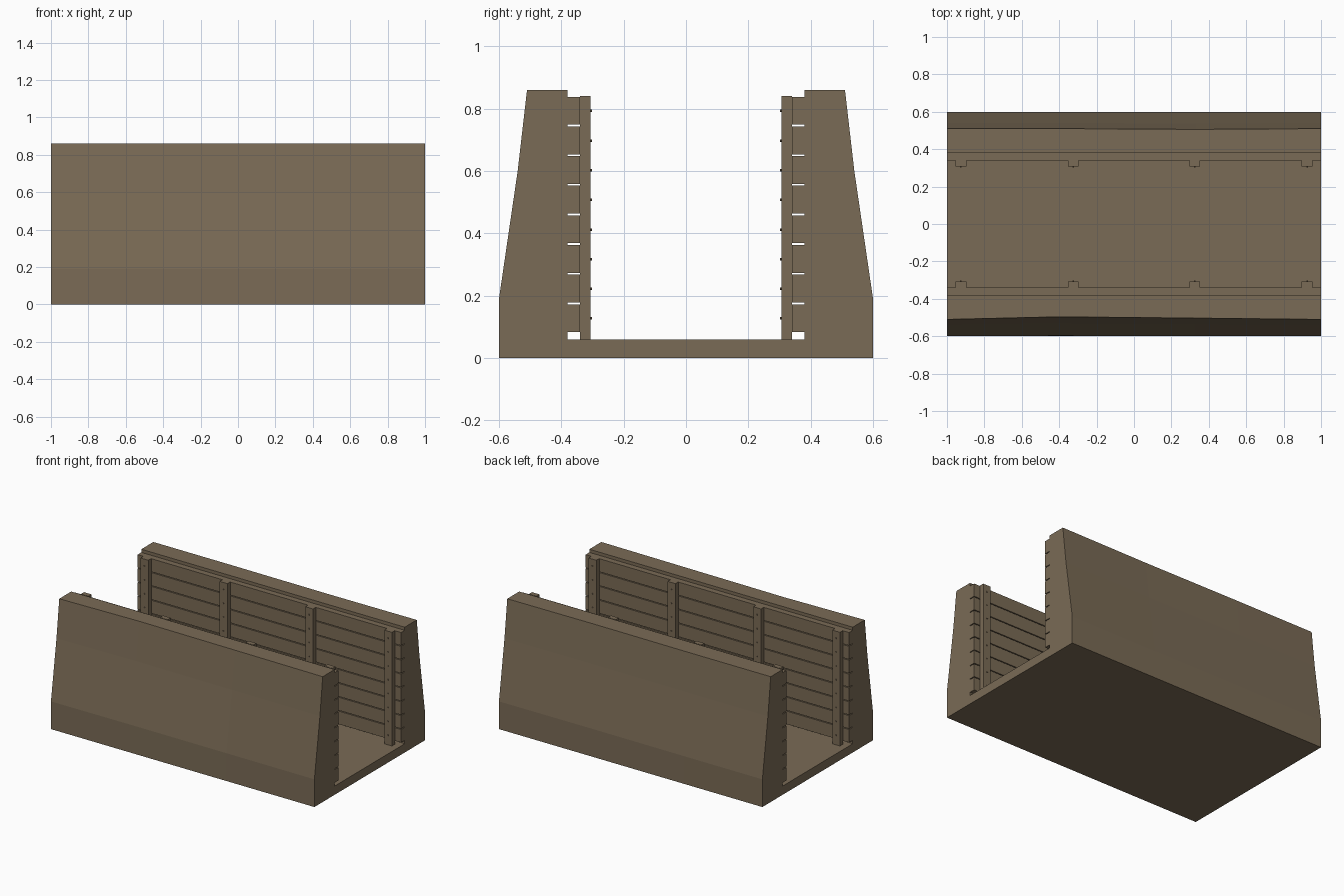
import bpy, bmesh
from mathutils import Matrix

if "Cube" in bpy.data.objects:
    bpy.data.objects.remove(bpy.data.objects["Cube"])


def material(name, rgb):
    m = bpy.data.materials.new(name)
    m.diffuse_color = (*rgb, 1)
    m.use_nodes = True
    m.node_tree.nodes["Principled BSDF"].inputs["Base Color"].default_value = m.diffuse_color
    return m


BROWN = material("earth brown", (0.195, 0.147, 0.092))


def finish(bm, name):
    bmesh.ops.recalc_face_normals(bm, faces=bm.faces)
    me = bpy.data.meshes.new(name)
    bm.to_mesh(me)
    bm.free()
    me.materials.append(BROWN)
    ob = bpy.data.objects.new(name, me)
    bpy.context.collection.objects.link(ob)
    return ob


def box(name, x0, x1, y0, y1, z0, z1):
    bm = bmesh.new()
    mat = Matrix.Translation(((x0 + x1) / 2, (y0 + y1) / 2, (z0 + z1) / 2))
    mat = mat @ Matrix.Diagonal((x1 - x0, abs(y1 - y0), z1 - z0, 1))
    bmesh.ops.create_cube(bm, size=1, matrix=mat)
    return finish(bm, name)


# Earth trench: U-shaped profile lofted along x, outer banks slightly uneven
bm = bmesh.new()
rings = []
for x, front, back in ((-1, 0, 0), (-0.4, 0.014, 0), (0.33, 0.007, 0.004), (1, 0, 0)):
    profile = [
        (-0.6, 0), (-0.6 + front * 0.2, 0.19), (-0.54 + front * 0.7, 0.6),
        (-0.51 + front, 0.86), (-0.38, 0.86), (-0.38, 0.06),
        (0.38, 0.06), (0.38, 0.86), (0.51 - back, 0.86),
        (0.54 - back * 0.7, 0.6), (0.6 - back * 0.5, 0.19), (0.6, 0)]
    rings.append([bm.verts.new((x, y, z)) for y, z in profile])
for a, b in zip(rings, rings[1:]):
    for i in range(len(a)):
        j = (i + 1) % len(a)
        bm.faces.new((a[i], a[j], b[j], b[i]))
bm.faces.new(rings[0])
bm.faces.new(rings[-1])
finish(bm, "earth_trench")

PITCH = 0.0951
for side, s in (("front", -1), ("back", 1)):
    # Horizontal wall planks with narrow gaps
    for i in range(8):
        z = 0.083 + i * PITCH
        box(f"{side}_plank_{i + 1}", -1, 1, s * 0.34, s * 0.38, z, z + 0.0895)
    # Upright posts, each with a nail into every plank
    for p, x in enumerate((-0.925, -0.325, 0.325, 0.925)):
        box(f"{side}_post_{p + 1}", x - 0.029, x + 0.029, s * 0.307, s * 0.34, 0.06, 0.84)
        bm = bmesh.new()
        for i in range(8):
            mat = Matrix.Translation((x, s * 0.306, 0.127 + i * PITCH))
            mat = mat @ Matrix.Rotation(1.570796, 4, 'X')
            bmesh.ops.create_cone(bm, cap_ends=True, segments=8, radius1=0.004,
                                  radius2=0.004, depth=0.01, matrix=mat)
        finish(bm, f"{side}_post_nails_{p + 1}")
